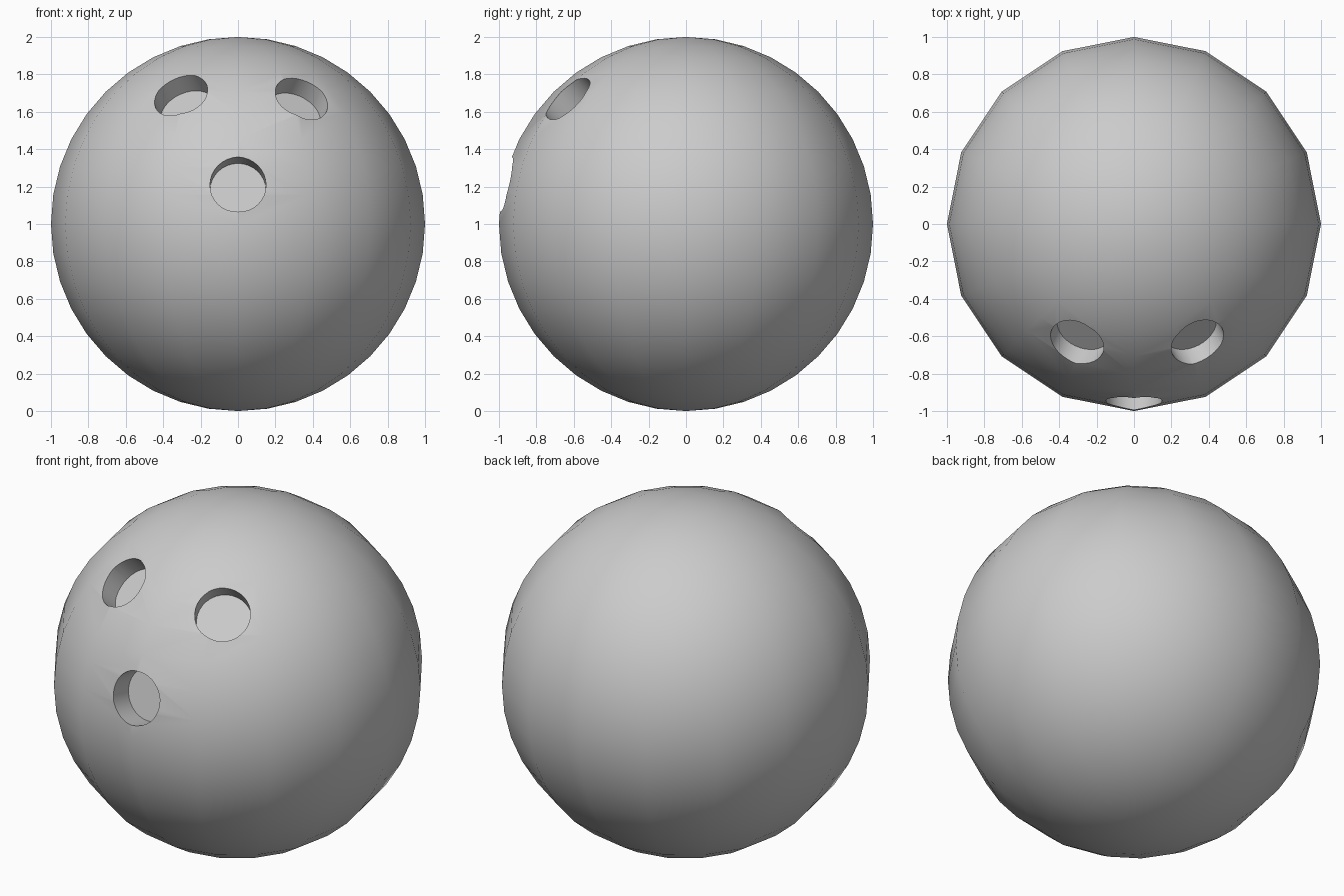
import bpy, math
from mathutils import Vector

if "Cube" in bpy.data.objects:
    bpy.data.objects.remove(bpy.data.objects["Cube"])

CENTRE = Vector((0, 0, 1))

# Ball body
bpy.ops.mesh.primitive_uv_sphere_add(segments=16, ring_count=20, radius=1, location=CENTRE)
ball = bpy.context.object
ball.name = "ball"


def drill(name, direction, radius, depth):
    """Cut a flat-bottomed finger hole; depth is measured from the surface."""
    d = Vector(direction).normalized()
    inner, outer = 0.985 - depth, 1.3
    bpy.ops.mesh.primitive_cylinder_add(
        vertices=32, radius=radius, depth=outer - inner,
        location=CENTRE + d * (inner + outer) / 2,
        rotation=d.to_track_quat('Z', 'Y').to_euler())
    cutter = bpy.context.object
    cutter.name = name
    mod = ball.modifiers.new(name, 'BOOLEAN')
    mod.operation = 'DIFFERENCE'
    mod.solver = 'EXACT'
    mod.object = cutter
    bpy.ops.object.select_all(action='DESELECT')
    bpy.context.view_layer.objects.active = ball
    ball.select_set(True)
    bpy.ops.object.modifier_apply(modifier=mod.name)
    bpy.data.objects.remove(cutter, do_unlink=True)


# Thumb hole and two finger holes
drill("thumb_hole", (0, -0.977, 0.215), 0.15, 0.16)
drill("left_finger_hole", (-0.305, -0.63, 0.685), 0.15, 0.12)
drill("right_finger_hole", (0.34, -0.63, 0.67), 0.15, 0.12)

# Smooth skin with crisp hole rims
bpy.ops.object.shade_smooth_by_angle(angle=math.radians(30))
